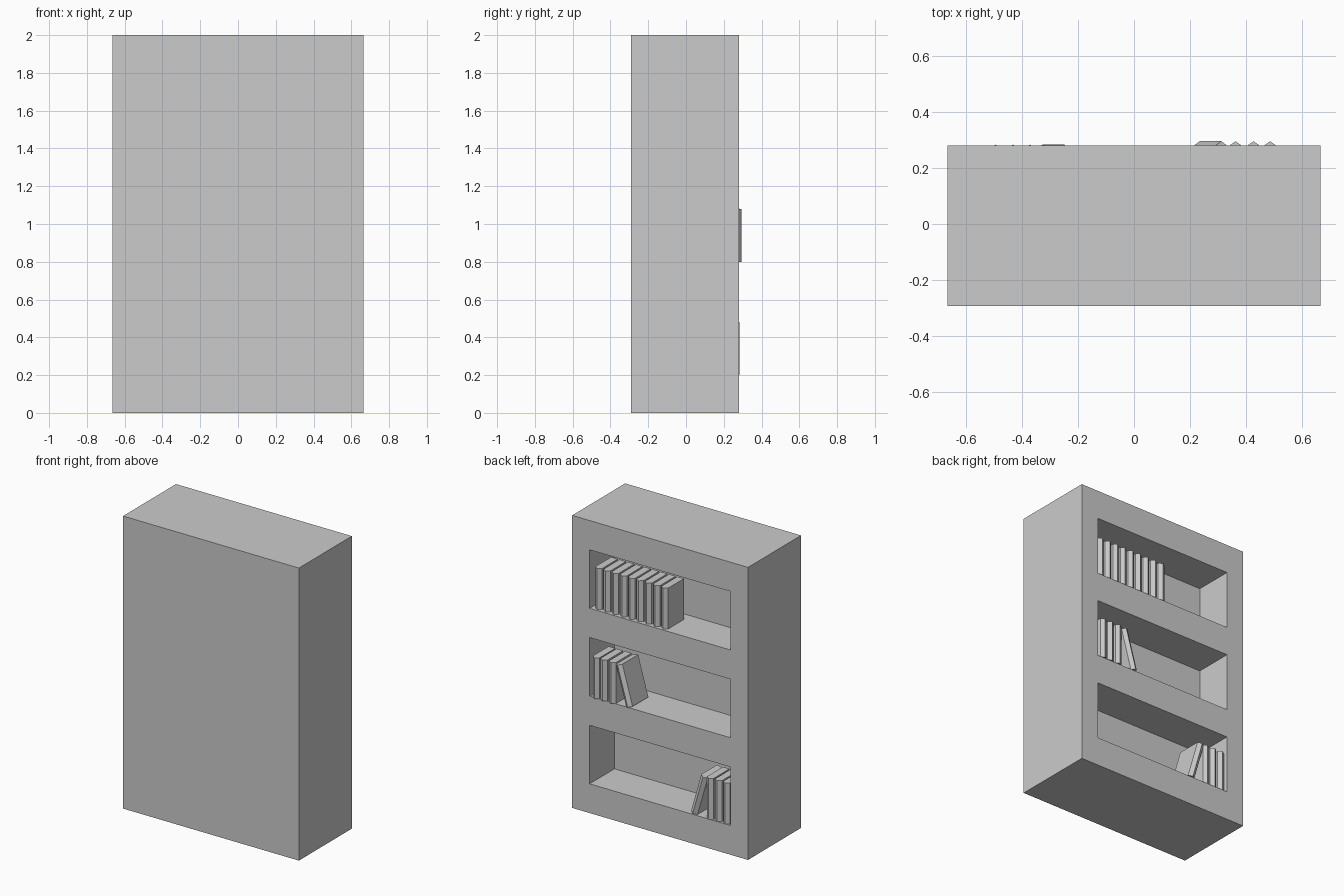
import bpy
import bmesh
from math import radians, sin, cos

if "Cube" in bpy.data.objects:
    bpy.data.objects.remove(bpy.data.objects["Cube"])

BOOK_W, BOOK_D, BOOK_H, POINT = 0.05, 0.17, 0.28, 0.018
BACK_Y = 0.28           # plane of the open side
LEAN = radians(16)


def box(name, lo, hi):
    bpy.ops.mesh.primitive_cube_add(size=1, location=[(a + b) / 2 for a, b in zip(lo, hi)])
    ob = bpy.context.object
    ob.name = name
    ob.scale = [b - a for a, b in zip(lo, hi)]
    bpy.ops.object.transform_apply(location=False, rotation=False, scale=True)
    return ob


def book_mesh():
    # five-sided outline with a pointed spine, extruded upwards
    w, h = BOOK_W / 2, BOOK_H / 2
    outline = [(-w, -BOOK_D), (w, -BOOK_D), (w, 0), (0, POINT), (-w, 0)]
    bm = bmesh.new()
    face = bm.faces.new([bm.verts.new((x, y, -h)) for x, y in outline])
    top = bmesh.ops.extrude_face_region(bm, geom=[face])["geom"]
    bmesh.ops.translate(bm, vec=(0, 0, BOOK_H),
                        verts=[v for v in top if isinstance(v, bmesh.types.BMVert)])
    bmesh.ops.recalc_face_normals(bm, faces=bm.faces)
    mesh = bpy.data.meshes.new("book")
    bm.to_mesh(mesh)
    bm.free()
    return mesh


# Cabinet body with three recessed shelves
cabinet = box("cabinet", (-0.665, -0.292, 0), (0.665, BACK_Y, 2))
for z in (0.2, 0.8, 1.4):
    cutter = box("shelf_cutter", (-0.533, 0.012, z), (0.533, BACK_Y + 0.1, z + 0.4))
    cutter.hide_render = True
    mod = cabinet.modifiers.new("shelf_recess", "BOOLEAN")
    mod.operation = "DIFFERENCE"
    mod.solver = "EXACT"
    mod.object = cutter
    bpy.context.view_layer.objects.active = cabinet
    bpy.ops.object.modifier_apply(modifier=mod.name)
    bpy.data.objects.remove(cutter)

# Books: shelf height, spine position, upright x positions, leaning book (x, angle)
mesh = book_mesh()
rows = [
    ("top", 1.4, 0.25, [0.485 - 0.0625 * i for i in range(9)], None),
    ("middle", 0.8, 0.277, [0.485, 0.426, 0.362], (0.2725, LEAN)),
    ("bottom", 0.2, 0.265, [-0.493, -0.431, -0.37], (-0.2875, -LEAN)),
]
for row, z, y, xs, leaning in rows:
    places = [(x, 0) for x in xs] + ([leaning] if leaning else [])
    for x, angle in places:
        book = bpy.data.objects.new(f"{row}_{'leaning_' if angle else ''}book", mesh)
        half = (BOOK_H * cos(angle) + BOOK_W * abs(sin(angle))) / 2
        book.location = (x, y, z + half)
        book.rotation_euler.y = angle
        bpy.context.collection.objects.link(book)
